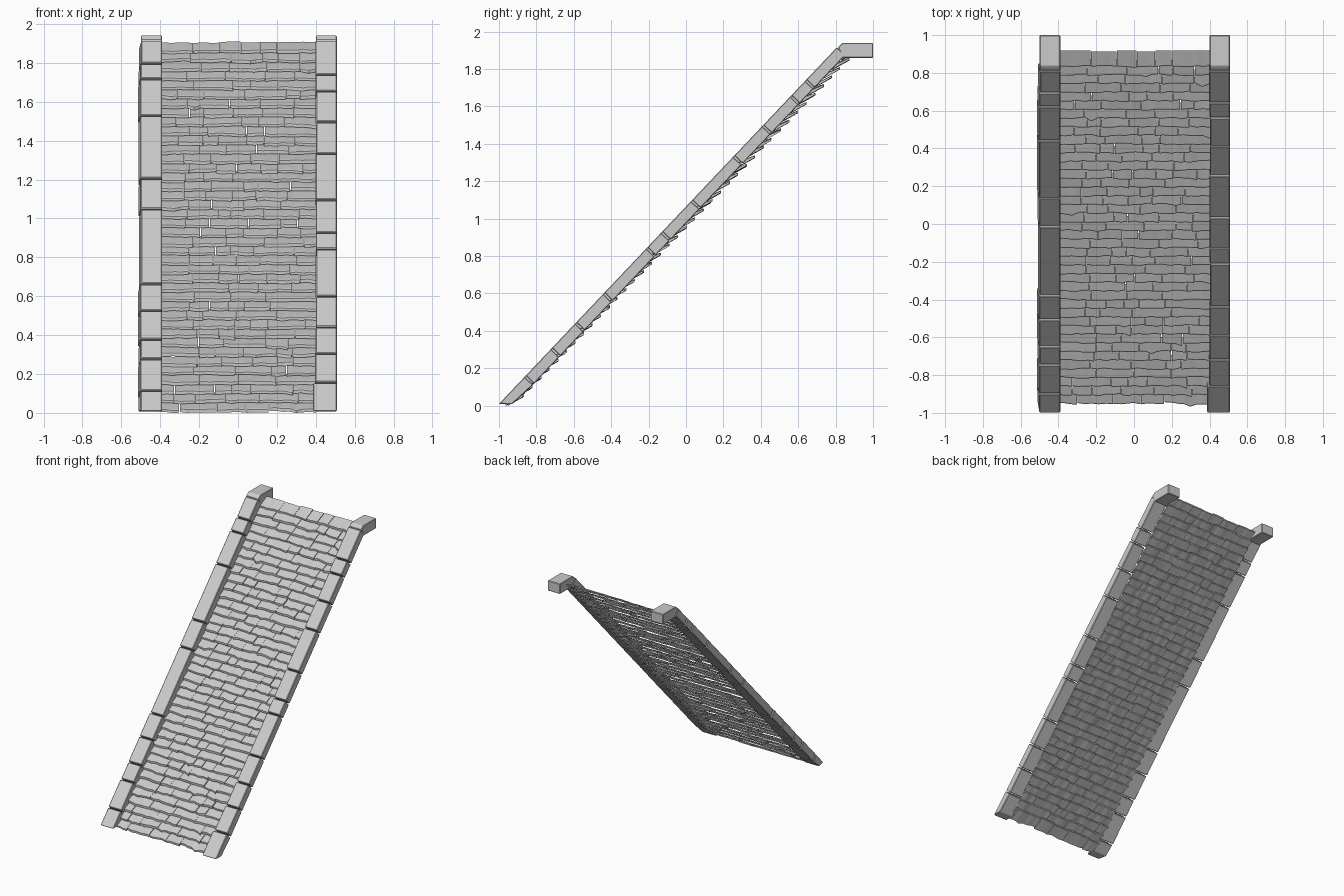
import bpy, bmesh, random
from mathutils import Vector

if "Cube" in bpy.data.objects:
    bpy.data.objects.remove(bpy.data.objects["Cube"])

random.seed(4)


def finish(bm, name, bevel=0.0):
    bmesh.ops.recalc_face_normals(bm, faces=bm.faces)
    me = bpy.data.meshes.new(name)
    bm.to_mesh(me)
    bm.free()
    ob = bpy.data.objects.new(name, me)
    bpy.context.collection.objects.link(ob)
    if bevel:
        m = ob.modifiers.new("worn_edges", 'BEVEL')
        m.width = bevel
        m.segments = 1
    return ob


def loft(bm, rings):
    # closed solid through a row of equal-sized rings
    vs = [[bm.verts.new(p) for p in r] for r in rings]
    n = len(vs[0])
    for a, b in zip(vs, vs[1:]):
        for i in range(n):
            j = (i + 1) % n
            bm.faces.new((a[i], a[j], b[j], b[i]))
    bm.faces.new(vs[0][::-1])
    bm.faces.new(vs[-1])


# Slate courses: overlapping tiles pitched flatter than the roof
def tile(bm, x0, x1, y, z):
    n = max(2, round((x1 - x0) / 0.035))
    thick = 0.018 + random.uniform(-0.003, 0.003)
    lift = random.uniform(-0.003, 0.003)
    skew = random.uniform(-0.004, 0.004)
    length = 0.08 + random.uniform(-0.006, 0.006)
    rings = []
    for i in range(n + 1):
        t = i / n
        x = x0 + (x1 - x0) * t
        e = random.uniform(-0.004, 0.004) + skew * (t - 0.5) * 2
        if random.random() < 0.015:
            e -= 0.014
        w = lift + random.uniform(-0.002, 0.002)
        yb, zb = y + e, z + e * 0.55 + w
        yt, zt = y + length, z + length * 0.56 + w
        rings.append([Vector((x, yb, max(0, zb))),
                      Vector((x, yt, zt)),
                      Vector((x, yt, zt + 0.010)),
                      Vector((x, yb + 0.004, zb + thick + 0.002)),
                      Vector((x, yb - 0.001, zb + thick - 0.003))])
    loft(bm, rings)


ROWS = 40
bm = bmesh.new()
for r in range(ROWS):
    f = r / (ROWS - 1)
    y, z = -0.95 + 1.785 * f, 0.003 + 1.847 * f
    x = -0.405
    while x < 0.405:
        w = random.uniform(0.07, 0.22)
        if 0.405 - x - w < 0.06:
            w = 0.405 - x
        tile(bm, x, x + w - 0.003, y, z)
        x += w
finish(bm, "slate_courses")


# Coping stones along each sloping edge, with a level block at the top
def top_z(y):
    return 1.065 + 1.055 * y


def stone(bm, x0, x1, ya, yb, flare, first):
    dy, dz = 0.045, -0.043
    a, b = ya + 0.003, yb - 0.003
    low_a = (ya + 0.07, 0.008) if first else (a + dy, top_z(a) + dz)
    low_b = (b + dy, top_z(b) + dz)
    if first:
        a = ya
    rings = []
    for x, out in ((x0, min(flare, 0)), (x1, max(flare, 0))):
        rings.append([(x, a, top_z(a)), (x, b, top_z(b)),
                      (x + out, *low_b), (x + out, *low_a)])
    loft(bm, rings)


def coping(name, x0, x1, joints, flare):
    bm = bmesh.new()
    ys = [-1.0] + joints + [0.81]
    for i, (a, b) in enumerate(zip(ys, ys[1:])):
        j = random.uniform(-0.003, 0.003)
        xa = x0 - (0.013 if i == 0 and x0 > 0 else 0)
        stone(bm, xa + j, x1, a, b, flare, i == 0)
    # level end block with its mitred joint to the slope
    prof = [(0.812, 1.917), (0.838, 1.94), (1.0, 1.94), (1.0, 1.86), (0.84, 1.86)]
    loft(bm, [[(x, y, z) for y, z in prof] for x in (x0, x1)])
    finish(bm, name, 0.004)


coping("right_coping", 0.40, 0.508,
       [-0.86, -0.72, -0.59, -0.44, -0.21, -0.13, 0.03, 0.255, 0.41, 0.56, 0.64], 0)
coping("left_coping", -0.50, -0.39,
       [-0.90, -0.745, -0.65, -0.51, -0.38, -0.015, 0.135, 0.44, 0.62, 0.695], -0.012)
